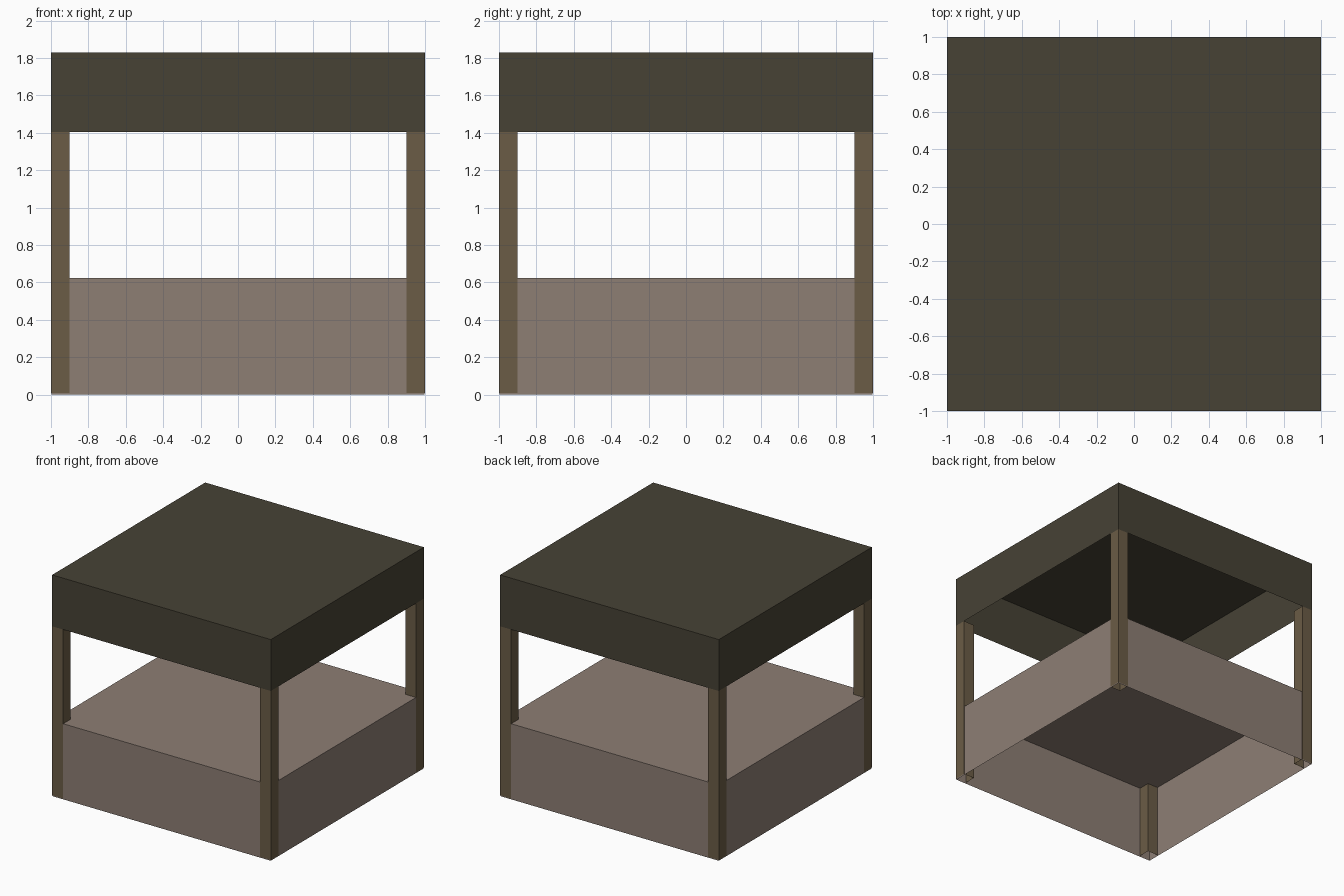
import bpy, bmesh

if "Cube" in bpy.data.objects:
    bpy.data.objects.remove(bpy.data.objects["Cube"])


def material(name, srgb):
    lin = [((c / 255 + 0.055) / 1.055) ** 2.4 for c in srgb]
    m = bpy.data.materials.new(name)
    m.diffuse_color = (*lin, 1)
    m.use_nodes = True
    m.node_tree.nodes["Principled BSDF"].inputs["Base Color"].default_value = m.diffuse_color
    return m


def open_box(name, mat, center, half, z0, z1, top=True):
    """Thin-shelled box with an open bottom and, optionally, an open top."""
    bm = bmesh.new()
    bmesh.ops.create_cube(bm, size=2)
    bm.normal_update()
    drop = [f for f in bm.faces if f.normal.z < -0.5 or (f.normal.z > 0.5 and not top)]
    bmesh.ops.delete(bm, geom=drop, context='FACES')
    for v in bm.verts:
        v.co.x = center[0] + v.co.x * half
        v.co.y = center[1] + v.co.y * half
        v.co.z = z1 if v.co.z > 0 else z0
    me = bpy.data.meshes.new(name)
    bm.to_mesh(me)
    bm.free()
    me.materials.append(mat)
    ob = bpy.data.objects.new(name, me)
    bpy.context.collection.objects.link(ob)
    return ob


roof_mat = material("dark olive", (71, 66, 53))
post_mat = material("brown wood", (107, 92, 70))
base_mat = material("grey taupe", (141, 126, 116))

# Hollow base block and roof cap
open_box("base", base_mat, (0, 0), 0.998, 0.0, 0.625)
open_box("roof", roof_mat, (0, 0), 1.0, 1.405, 1.83)

# Four corner posts, open at both ends
for sx, side in ((-1, "left"), (1, "right")):
    for sy, end in ((-1, "front"), (1, "back")):
        open_box(f"{end}_{side}_post", post_mat, (sx * 0.95, sy * 0.95),
                 0.05, 0.008, 1.405, top=False)
